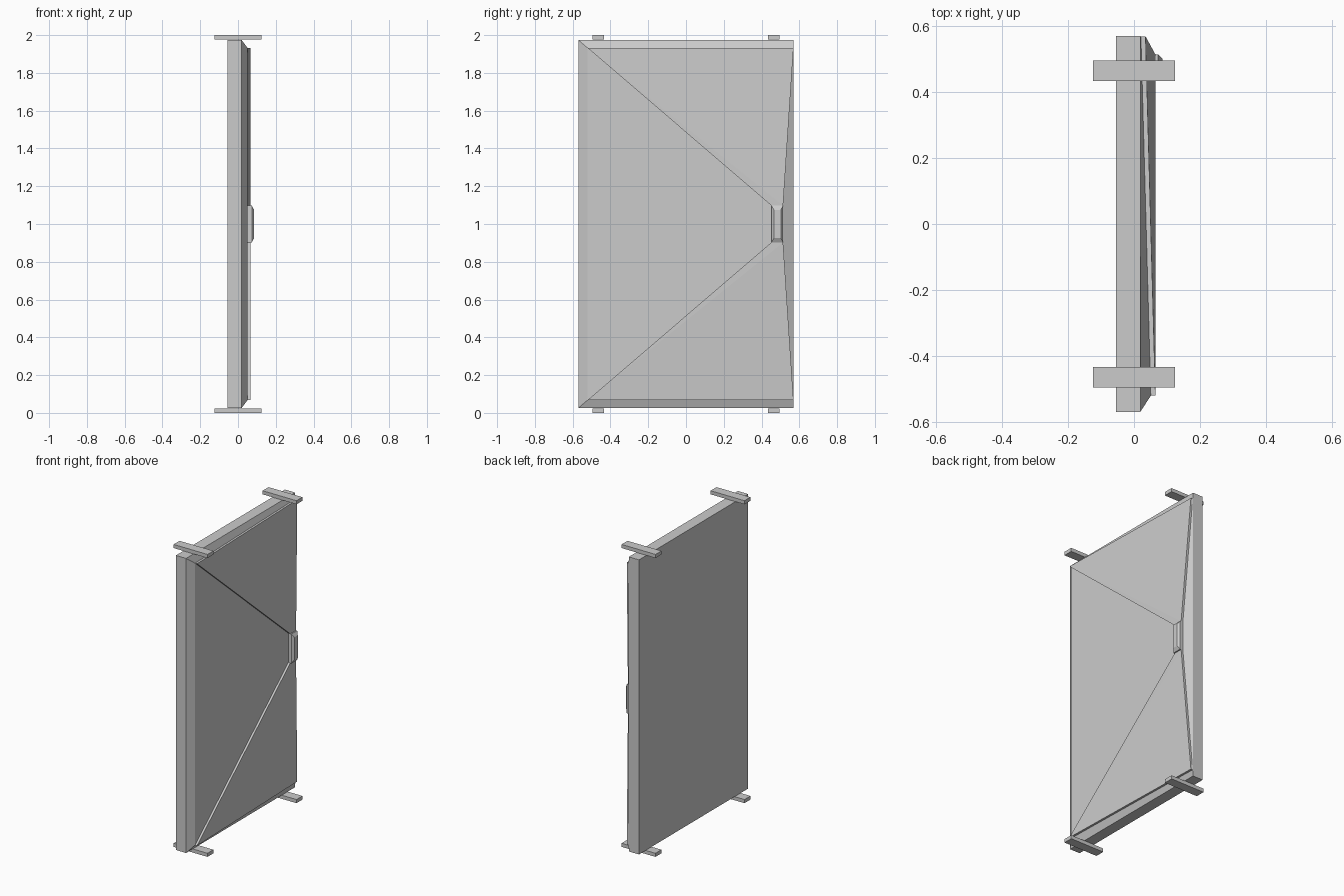
import bpy, bmesh

old = bpy.data.objects.get("Cube")
if old:
    bpy.data.objects.remove(old, do_unlink=True)

GREY = (0.6, 0.6, 0.6, 1)
grey = bpy.data.materials.new("plain grey")
grey.use_nodes = True
grey.diffuse_color = GREY
grey.node_tree.nodes["Principled BSDF"].inputs["Base Color"].default_value = GREY

MID = 1.0       # height the door is mirrored about
BASE = 0.019    # outer face of the slab
FACE = 0.051    # raised face of the door
STEP = 0.014    # extra thickness of the triangular plates


def finish(name, bm):
    bmesh.ops.recalc_face_normals(bm, faces=bm.faces)
    mesh = bpy.data.meshes.new(name)
    bm.to_mesh(mesh)
    bm.free()
    mesh.materials.append(grey)
    obj = bpy.data.objects.new(name, mesh)
    bpy.context.collection.objects.link(obj)
    return obj


def loft(name, rings):
    """Closed solid through rings that have equal point counts."""
    bm = bmesh.new()
    loops = [[bm.verts.new(p) for p in ring] for ring in rings]
    n = len(loops[0])
    for a, b in zip(loops, loops[1:]):
        for i in range(n):
            j = (i + 1) % n
            bm.faces.new((a[i], a[j], b[j], b[i]))
    bm.faces.new(loops[0])
    bm.faces.new(loops[-1])
    return finish(name, bm)


def rect(x, y0, y1, half):
    return [(x, y0, MID - half), (x, y1, MID - half),
            (x, y1, MID + half), (x, y0, MID + half)]


# Main slab
loft("door_slab", [rect(-0.055, -0.57, 0.57, 0.974), rect(BASE, -0.57, 0.57, 0.974)])


# Faceted front: corner, far corner and the two handle corners, mirrored up and down
def key_points(side):
    return [(FACE, -0.521, MID + side * 0.932), (BASE + 0.002, 0.569, MID + side * 0.932),
            (FACE, 0.514, MID + side * 0.097), (FACE, 0.453, MID + side * 0.097)]


bm = bmesh.new()
rim = [bm.verts.new(p) for p in rect(BASE, -0.57, 0.57, 0.974)]
a, b, c, d = [bm.verts.new(p) for p in key_points(1)]
a2, b2, c2, d2 = [bm.verts.new(p) for p in key_points(-1)]
for face in ((rim[3], rim[2], b, a), (rim[0], rim[1], b2, a2), (rim[0], rim[3], a, a2),
             (rim[1], rim[2], b, b2), (a, b, c), (a, c, d), (a2, b2, c2), (a2, c2, d2),
             (a, d, d2, a2), (b, c, c2, b2), (c, d, d2, c2), rim):
    bm.faces.new(face)
finish("faceted_front", bm)

# Raised triangular plates above and below the handle
for name, side in (("upper_plate", 1), ("lower_plate", -1)):
    bm = bmesh.new()
    low = [bm.verts.new(p) for p in key_points(side)]
    high = [bm.verts.new((x + STEP, y, z)) for x, y, z in key_points(side)]
    for ring in (low, high):
        bm.faces.new((ring[0], ring[1], ring[2]))
        bm.faces.new((ring[0], ring[2], ring[3]))
    for i in range(4):
        j = (i + 1) % 4
        bm.faces.new((low[i], low[j], high[j], high[i]))
    finish(name, bm)

# Handle with chamfered outer face
loft("handle", [rect(FACE, 0.453, 0.514, 0.097), rect(0.073, 0.453, 0.514, 0.097),
                rect(0.086, 0.466, 0.502, 0.074)])

# Four hinge bars, two on top and two underneath
for level, z0 in (("bottom", 0.0), ("top", 1.976)):
    for end, y in (("front", -0.465), ("back", 0.465)):
        ring = [[(x, y + dy, z0 + dz) for dy, dz in
                 ((-0.031, 0), (0.031, 0), (0.031, 0.024), (-0.031, 0.024))]
                for x in (-0.124, 0.124)]
        loft(f"{level}_{end}_bar", ring)
